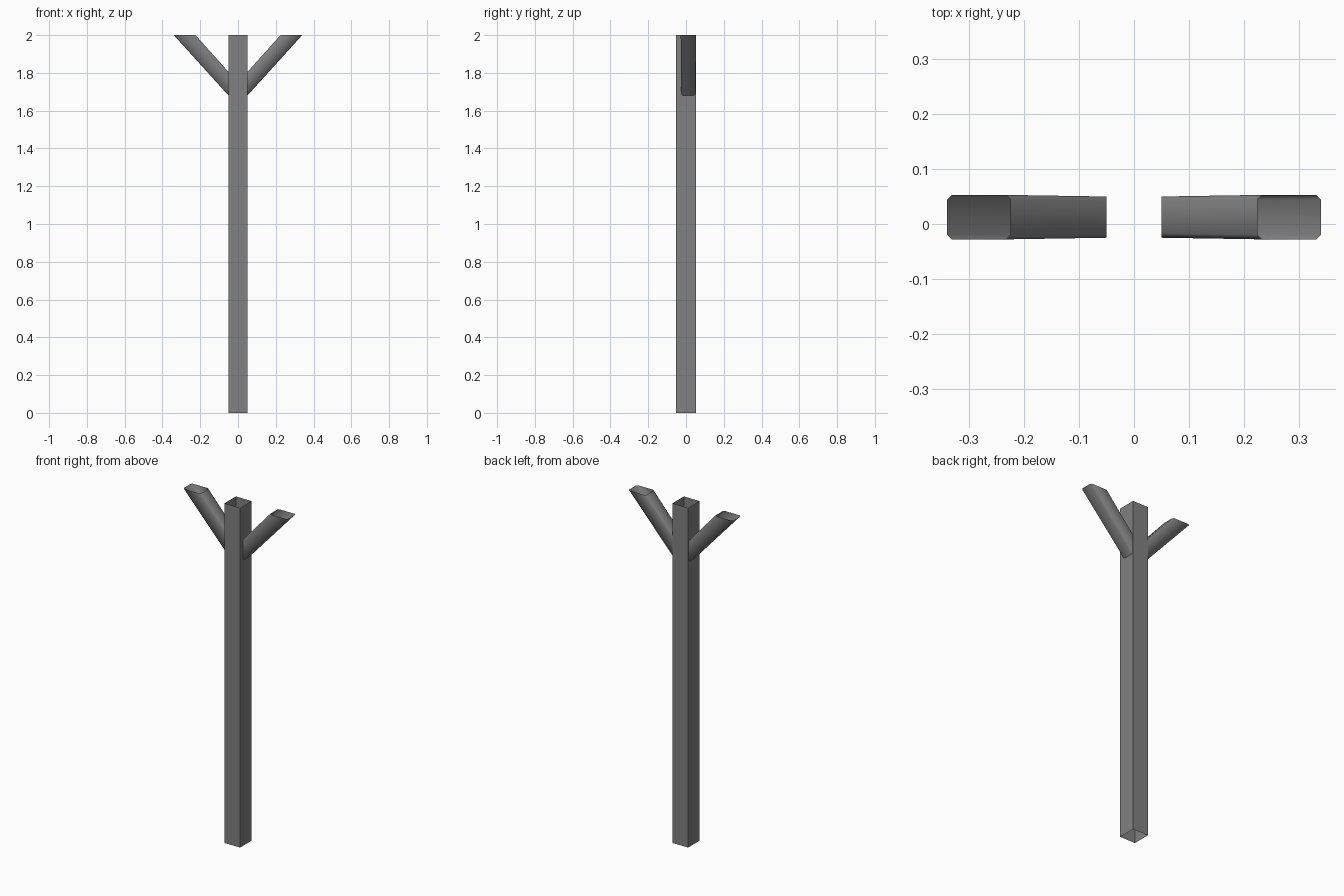
import bpy, bmesh

if "Cube" in bpy.data.objects:
    bpy.data.objects.remove(bpy.data.objects["Cube"])

grey = bpy.data.materials.new("weathered grey")
grey.diffuse_color = (0.22, 0.22, 0.22, 1)
grey.use_nodes = True
grey.node_tree.nodes["Principled BSDF"].inputs["Base Color"].default_value = grey.diffuse_color


def tube(name, start, end):
    """Open tube skinned between two matching rings of points."""
    bm = bmesh.new()
    a = [bm.verts.new(p) for p in start]
    b = [bm.verts.new(p) for p in end]
    n = len(a)
    for i in range(n):
        j = (i + 1) % n
        bm.faces.new((a[i], a[j], b[j], b[i]))
    me = bpy.data.meshes.new(name)
    bm.to_mesh(me)
    bm.free()
    me.materials.append(grey)
    ob = bpy.data.objects.new(name, me)
    bpy.context.collection.objects.link(ob)
    return ob


def chamfered(u0, u1, v0, v1, c):
    """Rectangle outline with cut corners, counter-clockwise."""
    return [(u0 + c, v0), (u1 - c, v0), (u1, v0 + c), (u1, v1 - c),
            (u1 - c, v1), (u0 + c, v1), (u0, v1 - c), (u0, v0 + c)]


# Square hollow post, open at both ends
square = [(-0.051, -0.053), (0.051, -0.053), (0.051, 0.053), (-0.051, 0.053)]
tube("post", [(x, y, 0) for x, y in square], [(x, y, 2) for x, y in square])

# Two hollow arms: upright cut against the post, level cut at the tip
base = chamfered(-0.025, 0.05, 1.68, 1.805, 0.008)
tip = chamfered(-0.028, 0.053, -0.34, -0.225, 0.008)
for side, name in ((1, "right_arm"), (-1, "left_arm")):
    start = [(side * 0.05, y, z) for y, z in base]
    end = [(side * -d, y, 2) for y, d in tip]
    if side < 0:
        start.reverse()
        end.reverse()
    arm = tube(name, start, end)
    bpy.context.view_layer.objects.active = arm
    arm.select_set(True)
    bpy.ops.object.shade_smooth_by_angle(angle=1.05)
    arm.select_set(False)
